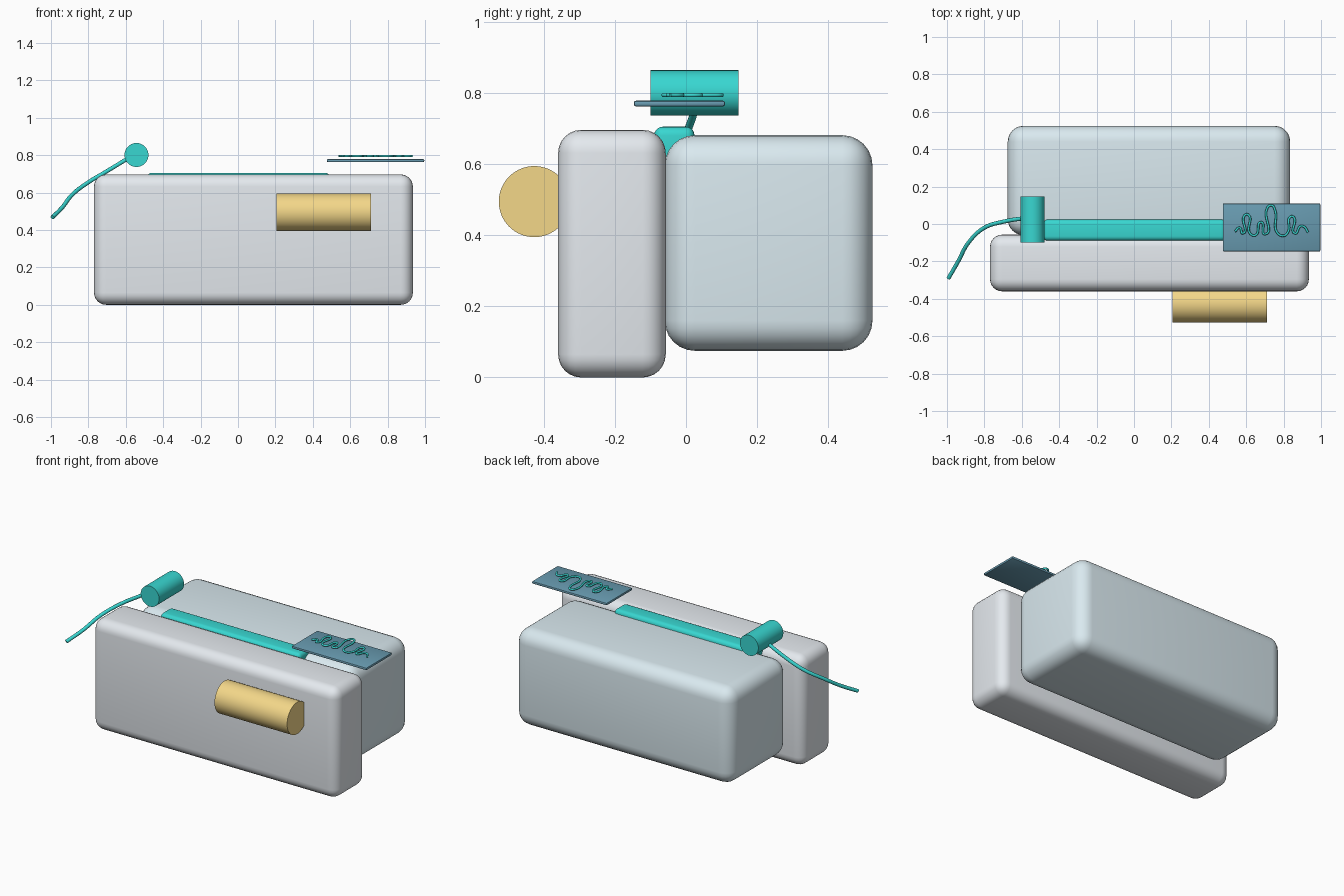
import bpy, math

if "Cube" in bpy.data.objects:
    bpy.data.objects.remove(bpy.data.objects["Cube"])


def material(name, rgb):
    m = bpy.data.materials.new(name)
    m.diffuse_color = (*rgb, 1)
    m.use_nodes = True
    m.node_tree.nodes["Principled BSDF"].inputs["Base Color"].default_value = m.diffuse_color
    return m


SILVER = material("silver", (0.78, 0.82, 0.86))
PALE = material("pale_blue", (0.70, 0.82, 0.87))
TEAL = material("teal", (0.04, 0.68, 0.64))
GOLD = material("gold", (0.90, 0.68, 0.25))
NAVY = material("navy", (0.14, 0.33, 0.44))


def finish(ob, name, mat):
    ob.name = name
    ob.data.materials.append(mat)
    bpy.ops.object.shade_smooth_by_angle(angle=math.radians(35))
    return ob


def rounded_box(name, lo, hi, radius, segments, mat):
    bpy.ops.mesh.primitive_cube_add(
        size=1, location=[(a + b) / 2 for a, b in zip(lo, hi)])
    ob = bpy.context.object
    ob.scale = [b - a for a, b in zip(lo, hi)]
    bpy.ops.object.transform_apply(location=False, rotation=False, scale=True)
    bev = ob.modifiers.new("round_edges", 'BEVEL')
    bev.width, bev.segments = radius, segments
    bpy.ops.object.modifier_apply(modifier=bev.name)
    return finish(ob, name, mat)


def cylinder(name, center, radius, length, rotation, mat):
    bpy.ops.mesh.primitive_cylinder_add(
        vertices=64, radius=radius, depth=length, location=center, rotation=rotation)
    return finish(bpy.context.object, name, mat)


def tube(name, points, radius, mat):
    cu = bpy.data.curves.new(name, 'CURVE')
    cu.dimensions = '3D'
    cu.bevel_depth, cu.bevel_resolution = radius, 3
    cu.use_fill_caps = True
    cu.resolution_u = 8
    sp = cu.splines.new('BEZIER')
    sp.bezier_points.add(len(points) - 1)
    for bp, p in zip(sp.bezier_points, points):
        bp.co = p
        bp.handle_left_type = bp.handle_right_type = 'AUTO'
    cu.materials.append(mat)
    ob = bpy.data.objects.new(name, cu)
    bpy.context.collection.objects.link(ob)
    return ob


# Front slab and larger rear block
rounded_box("front_slab", (-0.77, -0.36, 0), (0.935, -0.057, 0.697), 0.065, 6, SILVER)
rounded_box("rear_block", (-0.675, -0.06, 0.075), (0.835, 0.525, 0.682), 0.085, 6, PALE)

# Bar bridging the seam on top
rounded_box("top_bar", (-0.485, -0.09, 0.595), (0.49, 0.024, 0.706), 0.025, 5, TEAL)

# Cross roller and its trailing cable
cylinder("roller", (-0.543, 0.024, 0.801), 0.064, 0.248, (math.pi / 2, 0, 0), TEAL)
tube("cable", [(-0.56, 0.035, 0.80), (-0.70, 0.012, 0.715), (-0.80, -0.02, 0.655),
               (-0.885, -0.10, 0.59), (-0.94, -0.20, 0.52), (-0.992, -0.29, 0.468)],
     0.011, TEAL)

# Barrel on the front face
cylinder("front_barrel", (0.458, -0.427, 0.495), 0.10, 0.505, (0, math.pi / 2, 0), GOLD)

# Flat plate with an abstract raised wave trace
rounded_box("plate", (0.475, -0.147, 0.763), (0.996, 0.11, 0.779), 0.006, 2, NAVY)
wave = [(0.54, -0.04), (0.565, -0.02), (0.582, -0.05), (0.59, 0.045), (0.61, 0.05),
        (0.62, -0.05), (0.65, -0.06), (0.68, 0.01), (0.70, -0.055), (0.712, 0.085),
        (0.735, 0.10), (0.755, 0.07), (0.765, -0.045), (0.80, -0.063), (0.825, -0.04),
        (0.838, 0.04), (0.855, 0.035), (0.86, -0.05), (0.89, -0.012), (0.91, -0.015),
        (0.93, -0.045)]
tube("wave_trace", [(x, y, 0.795) for x, y in wave], 0.006, TEAL)
